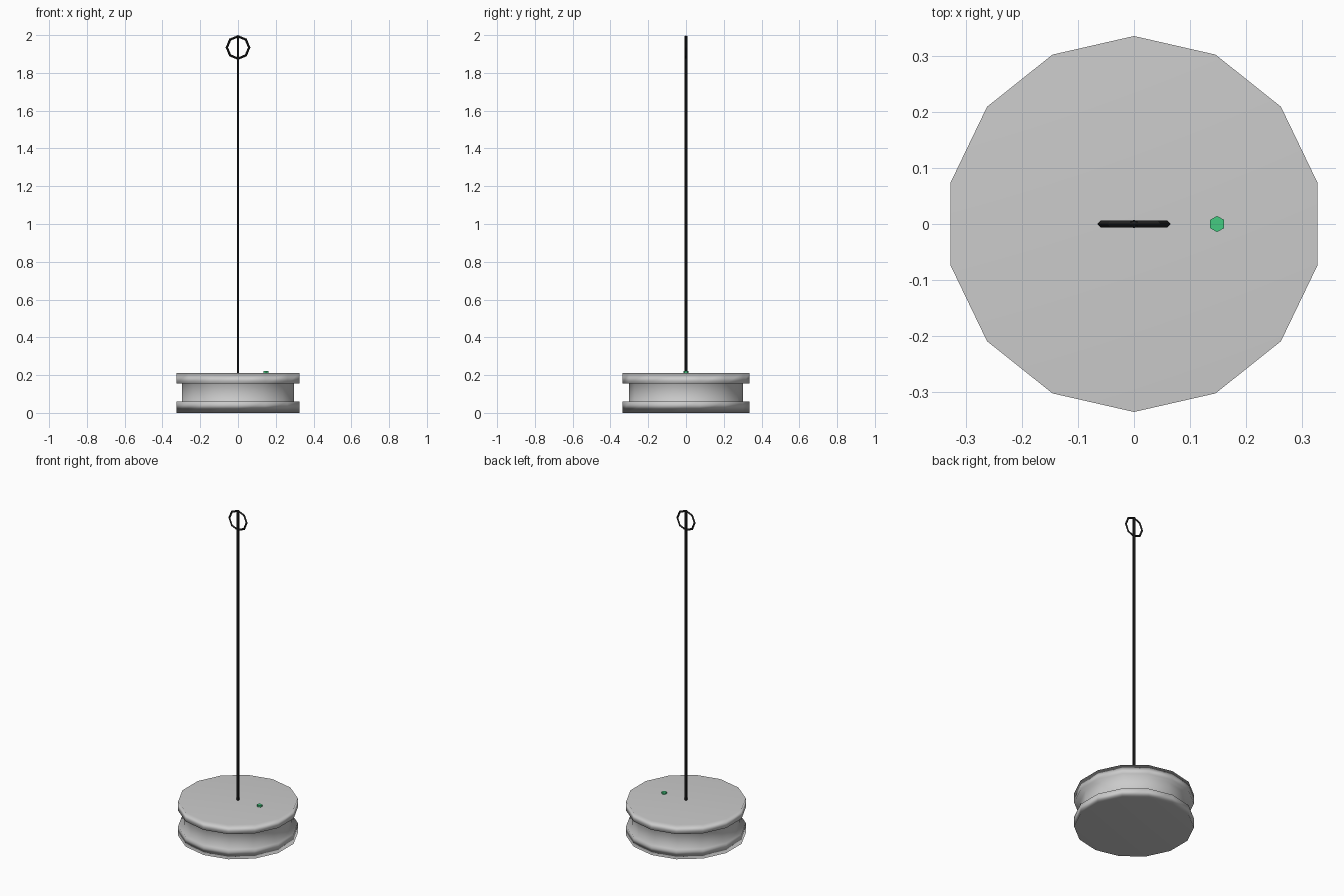
import bpy, bmesh
from math import pi, cos, sin

if "Cube" in bpy.data.objects:
    bpy.data.objects.remove(bpy.data.objects["Cube"])


def material(name, rgb):
    m = bpy.data.materials.new(name)
    m.diffuse_color = (*rgb, 1)
    m.use_nodes = True
    m.node_tree.nodes["Principled BSDF"].inputs["Base Color"].default_value = m.diffuse_color
    return m


black = material("black", (0.015, 0.015, 0.015))
green = material("green", (0.06, 0.6, 0.22))


def make(name, bm, mat=None, smooth=True):
    bmesh.ops.recalc_face_normals(bm, faces=bm.faces)
    me = bpy.data.meshes.new(name)
    bm.to_mesh(me)
    bm.free()
    for p in me.polygons:
        p.use_smooth = smooth
    if mat:
        me.materials.append(mat)
    ob = bpy.data.objects.new(name, me)
    bpy.context.collection.objects.link(ob)
    return ob


def lathe(name, profile, sides, centre=(0, 0), mat=None, smooth=True):
    """Stack of polygon rings from (radius, z) pairs, first corner on +y."""
    bm = bmesh.new()
    rings = []
    for r, z in profile:
        rings.append([bm.verts.new((centre[0] + r * cos(pi / 2 + 2 * pi * i / sides),
                                    centre[1] + r * sin(pi / 2 + 2 * pi * i / sides), z))
                      for i in range(sides)])
    for a, b in zip(rings, rings[1:]):
        for i in range(sides):
            j = (i + 1) % sides
            bm.faces.new((a[i], a[j], b[j], b[i]))
    bm.faces.new(rings[0])
    bm.faces.new(rings[-1])
    return make(name, bm, mat, smooth)


# grooved round base, its normals dominated by the large flat caps
base = lathe("base", [(0.335, 0), (0.335, 0.06), (0.303, 0.06), (0.303, 0.155),
                      (0.335, 0.155), (0.335, 0.212)], 14)
weighted = base.modifiers.new("weighted", 'WEIGHTED_NORMAL')
weighted.mode = 'FACE_AREA'
weighted.weight = 50

# small indicator button on the top
lathe("button", [(0.0145, 0.205), (0.0145, 0.222)], 6, (0.148, 0), green, False)

# upright rod
lathe("rod", [(0.0075, 0.205), (0.0075, 1.995)], 6, (0, 0), black, False)

# pull ring at the tip, in the xz plane
bpy.ops.mesh.primitive_torus_add(major_segments=8, minor_segments=4, major_radius=0.059,
                                 minor_radius=0.0065, location=(0, 0, 1.9345),
                                 rotation=(pi / 2, 0, 0))
ring = bpy.context.object
ring.name = "pull_ring"
ring.data.materials.append(black)
